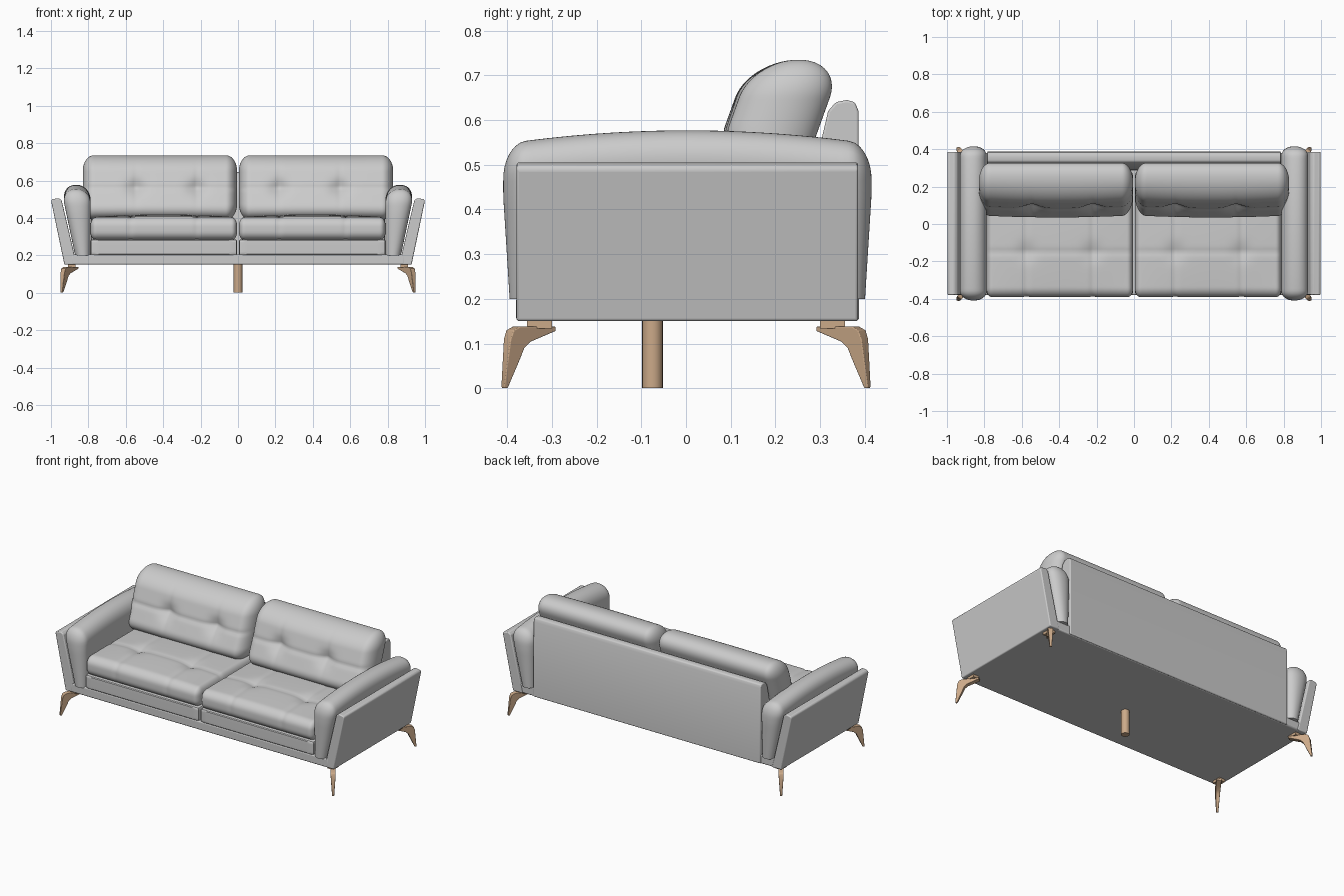
import bpy, bmesh, math
from mathutils import Vector

if "Cube" in bpy.data.objects:
    bpy.data.objects.remove(bpy.data.objects["Cube"])


def material(name, rgb):
    m = bpy.data.materials.new(name)
    m.diffuse_color = (*rgb, 1)
    m.use_nodes = True
    m.node_tree.nodes["Principled BSDF"].inputs["Base Color"].default_value = m.diffuse_color
    return m


LEATHER = material("grey leather", (0.60, 0.60, 0.60))
WOOD = material("tan wood", (0.60, 0.40, 0.25))


def finish(name, bm, mat, mirror=(True, False), bevel=0):
    bmesh.ops.remove_doubles(bm, verts=bm.verts, dist=1e-5)
    bmesh.ops.recalc_face_normals(bm, faces=bm.faces)
    me = bpy.data.meshes.new(name)
    bm.to_mesh(me)
    bm.free()
    me.materials.append(mat)
    ob = bpy.data.objects.new(name, me)
    bpy.context.collection.objects.link(ob)
    bpy.ops.object.select_all(action='DESELECT')
    ob.select_set(True)
    bpy.context.view_layer.objects.active = ob
    bpy.ops.object.shade_smooth_by_angle(angle=math.radians(35))
    if bevel:
        b = ob.modifiers.new("soft edges", 'BEVEL')
        b.width, b.segments, b.limit_method = bevel, 3, 'ANGLE'
    if any(mirror):
        m = ob.modifiers.new("mirror", 'MIRROR')
        m.use_axis = (mirror[0], mirror[1], False)
        m.use_mirror_merge = False
    return ob


def soft_box(name, half, radius, counts, shape):
    """Rounded box with gridded sides; shape() moves each point to its place."""
    bm = bmesh.new()

    def place(u):
        p, q = [], []
        for t, h, r in zip(u, half, radius):
            c = h * (0.6 * t + 0.4 * math.sin(t * math.pi / 2))
            i = max(-(h - r), min(h - r, c))
            p.append(i)
            q.append((c - i) / r)
        n = math.sqrt(sum(v * v for v in q))
        k = 1 / n if n > 1e-6 else 0
        return shape(Vector([i + r * v * k for i, r, v in zip(p, radius, q)]))

    for axis in range(3):
        a, b = (axis + 1) % 3, (axis + 2) % 3
        na, nb = counts[a], counts[b]
        for side in (-1, 1):
            rows = []
            for i in range(na + 1):
                row = []
                for j in range(nb + 1):
                    u = [0, 0, 0]
                    u[axis], u[a], u[b] = side, 2 * i / na - 1, 2 * j / nb - 1
                    row.append(bm.verts.new(place(u)))
                rows.append(row)
            for i in range(na):
                for j in range(nb):
                    bm.faces.new((rows[i][j], rows[i + 1][j],
                                  rows[i + 1][j + 1], rows[i][j + 1]))
    return finish(name, bm, LEATHER)


def prism(name, profile, place, mat, mirror=(False, False), bevel=0):
    """Closed profile joined between two ends, place(a, b, end)."""
    bm = bmesh.new()
    ends = [[bm.verts.new(place(a, b, e)) for a, b in profile] for e in (-1, 1)]
    n = len(profile)
    for e in ends:
        bm.faces.new(e)
    for i in range(n):
        j = (i + 1) % n
        bm.faces.new((ends[0][i], ends[0][j], ends[1][j], ends[1][i]))
    return finish(name, bm, mat, mirror, bevel)


def dip(d, width):
    return math.exp(-(d / width) ** 2)


# Base frame
prism("base_frame", [(-0.38, 0.15), (0.38, 0.15), (0.38, 0.205), (-0.38, 0.205)],
      lambda y, z, e: (e * 0.89, y, z), LEATHER, bevel=0.008)

# Back panel with a rounded top edge
prism("back_panel", [(0.285, 0.152), (0.387, 0.152), (0.386, 0.62), (0.378, 0.64),
                     (0.36, 0.645), (0.335, 0.64), (0.318, 0.62), (0.29, 0.5)],
      lambda y, z, e: (e * 0.785, y, z), LEATHER, bevel=0.005)

# Leaning outer side panels
prism("side_panel", [(0.862, 0.15), (0.928, 0.15), (0.999, 0.49), (0.993, 0.5),
                     (0.96, 0.506), (0.943, 0.495)],
      lambda x, z, e: (x, 0.003 + e * 0.382, z), LEATHER, (True, False), 0.008)


# Padded arms: wider and leaning outward at the top, gently arched
def arm_shape(p):
    z = max(0.2, 0.33 + p.z)
    t = (z - 0.2) / 0.375
    x = 0.83 + 0.036 * t + p.x / 0.075 * (0.041 + 0.038 * t)
    y = p.y * (0.965 + 0.035 * min(1, t * 1.5))
    return Vector((x, y + 0.003, z - 0.03 * t * (p.y / 0.41) ** 2))


soft_box("arm_cushion", (0.075, 0.412, 0.247), (0.072, 0.05, 0.085),
         (16, 44, 26), arm_shape)


# Lower seat band under each cushion
soft_box("seat_band", (0.392, 0.33, 0.043), (0.012, 0.015, 0.010), (24, 20, 8),
         lambda p: p + Vector((0.397, -0.052, 0.243)))


# Seat cushions with stitched seams and tufts
def seat_shape(p):
    x, y = p.x + 0.397, p.y - 0.053
    top = max(0, p.z / 0.061)
    puff = 0.016 * (1 - (p.x / 0.392) ** 2) * (1 - (p.y / 0.332) ** 2)
    sx = dip(x - 0.22, 0.014) + dip(x - 0.575, 0.014)
    wide = dip(x - 0.22, 0.05) + dip(x - 0.575, 0.05)
    sy = dip(y + 0.15, 0.014)
    sink = 0.005 * sx + 0.005 * sy + 0.012 * wide * dip(y + 0.15, 0.05)
    bulge = 0.006 * (1 - (p.z / 0.061) ** 2) if p.y < -0.25 else 0
    return Vector((x, y - bulge * (1 - 0.7 * sx), 0.342 + p.z + top * (puff - sink)))


soft_box("seat_cushion", (0.392, 0.332, 0.061), (0.03, 0.045, 0.045),
         (84, 50, 14), seat_shape)


# Back cushions: leaning, plump, with two tufts each
def back_shape(p):
    x, z = p.x + 0.4175, p.z + 0.5625
    front = max(0, -p.y / 0.1)
    sx = dip(x - 0.22, 0.013) + dip(x - 0.545, 0.013)
    wide = dip(x - 0.22, 0.05) + dip(x - 0.545, 0.05)
    line = dip(z - 0.56, 0.013)
    span = dip(z - 0.57, 0.10)
    puff = 0.012 * (1 - (p.x / 0.4125) ** 2)
    low = 0.012 * max(0, -p.z / 0.17)
    sink = 0.005 * sx * span + 0.005 * line + 0.024 * wide * dip(z - 0.56, 0.045)
    y = 0.193 + p.y + 0.36 * (z - 0.57) + front * (sink - puff - low)
    return Vector((x, y, z))


soft_box("back_cushion", (0.4125, 0.1, 0.1725), (0.06, 0.098, 0.085),
         (84, 18, 44), back_shape)


# Splayed corner legs: slim bracket bending down to a tapered foot
def leg_place(u, z, e):
    w = 0.006 + 0.009 * min(1, z / 0.13)
    return (0.865 + 0.08 * u - e * w * 0.81, 0.30 + 0.11 * u + e * w * 0.59, z)


prism("corner_leg", [(0.0, 0.138), (0.0, 0.128), (0.25, 0.116), (0.5, 0.104),
                     (0.62, 0.09), (0.7, 0.065), (0.92, 0.002), (0.94, 0.0),
                     (0.99, 0.0), (1.0, 0.005), (0.91, 0.11), (0.85, 0.13),
                     (0.72, 0.138)],
      leg_place, WOOD, (True, True), 0.002)

# Mounting plates above the corner legs
prism("leg_plate", [(0.868, 0.134), (0.908, 0.134), (0.908, 0.155), (0.868, 0.155)],
      lambda x, z, e: (x, 0.328 + e * 0.028, z), WOOD, (True, True))

# Round centre support leg
ring = [(0.023 * math.cos(k * math.pi / 12), 0.023 * math.sin(k * math.pi / 12))
        for k in range(24)]
prism("centre_leg", ring,
      lambda x, y, e: (x, y - 0.075, 0.0 if e < 0 else 0.155), WOOD)
